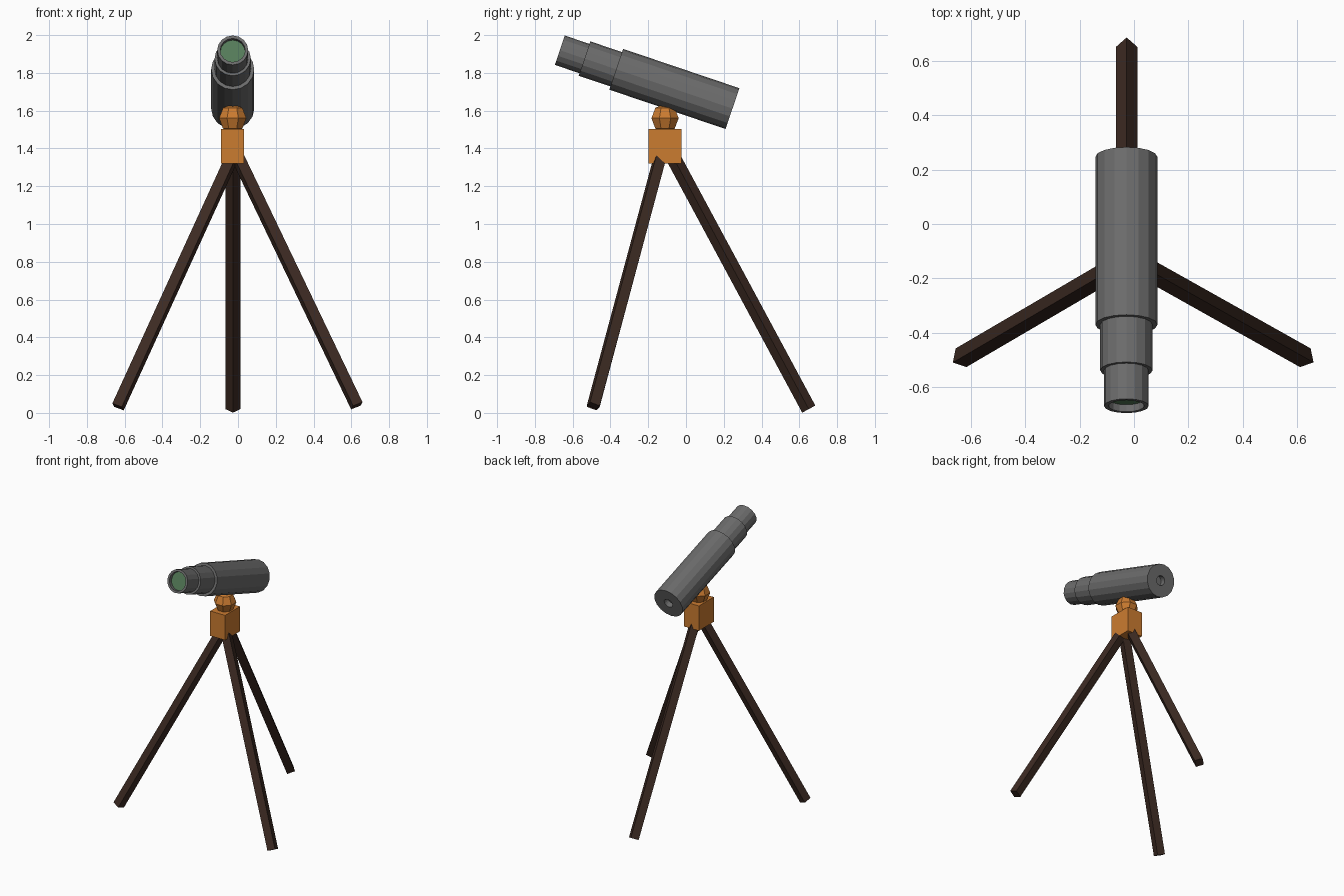
import bpy, bmesh, math
from mathutils import Vector, Matrix

if "Cube" in bpy.data.objects:
    bpy.data.objects.remove(bpy.data.objects["Cube"])


def mat(name, rgb):
    m = bpy.data.materials.new(name)
    m.diffuse_color = (*rgb, 1)
    m.use_nodes = True
    m.node_tree.nodes["Principled BSDF"].inputs["Base Color"].default_value = m.diffuse_color
    return m


GREY = mat("tube_grey", (0.15, 0.15, 0.15))
GREEN = mat("lens_green", (0.09, 0.20, 0.10))
ORANGE = mat("mount_orange", (0.60, 0.20, 0.03))
BROWN = mat("leg_brown", (0.045, 0.023, 0.016))


def finish(bm, name, material):
    bmesh.ops.recalc_face_normals(bm, faces=bm.faces)
    me = bpy.data.meshes.new(name)
    bm.to_mesh(me)
    bm.free()
    me.materials.append(material)
    ob = bpy.data.objects.new(name, me)
    bpy.context.collection.objects.link(ob)
    return ob


HUB_X, HUB_Y = -0.028, -0.111

# Telescope axis: from the open lens end to the rear end
start = Vector((HUB_X, -0.668, 1.92))
end = Vector((HUB_X, 0.246, 1.611))
axis = (end - start).normalized()
up = Vector((1, 0, 0)).cross(axis)
side = Vector((1, 0, 0))
LEN = (end - start).length


def lathe(name, profile, material, n=16):
    """Revolve (radius, distance along axis) points round the telescope axis."""
    bm = bmesh.new()
    rings = []
    for r, t in profile:
        c = start + axis * t
        if r == 0:
            rings.append([bm.verts.new(c)] * n)
        else:
            rings.append([bm.verts.new(c + r * (side * math.cos(a) + up * math.sin(a)))
                          for a in (math.tau * i / n for i in range(n))])
    for p, q in zip(rings, rings[1:]):
        for i in range(n):
            j = (i + 1) % n
            corners = list(dict.fromkeys((p[i], p[j], q[j], q[i])))
            bm.faces.new(corners)
    return finish(bm, name, material)


# Stepped three-stage tube with recessed front and small eyepiece hole
lathe("telescope_tube", [
    (0, LEN - 0.04), (0.034, LEN - 0.04), (0.034, LEN), (0.114, LEN),
    (0.114, 0.315), (0.096, 0.315), (0.096, 0.138), (0.082, 0.138),
    (0.082, 0), (0.066, 0), (0.066, 0.034), (0, 0.034)], GREY)

# Lens disc inside the front recess
lathe("lens", [(0, 0.027), (0.0655, 0.027), (0.0655, 0.033), (0, 0.033)], GREEN)

# Ball joint
bm = bmesh.new()
bmesh.ops.create_uvsphere(bm, u_segments=8, v_segments=4, radius=0.078,
                          matrix=Matrix.Translation((HUB_X, HUB_Y, 1.56))
                          @ Matrix.Rotation(math.radians(22.5), 4, 'Z'))
finish(bm, "ball_joint", ORANGE)

# Mount block
bm = bmesh.new()
bmesh.ops.create_cube(bm, size=1, matrix=Matrix.Translation((HUB_X, HUB_Y, 1.412))
                      @ Matrix.Diagonal((0.122, 0.174, 0.184, 1)))
finish(bm, "mount_block", ORANGE)


# Square legs standing on edge, running from inside the block to the floor
def leg(name, foot, top):
    foot, top = Vector(foot), Vector(top)
    top += (top - foot).normalized() * 0.07
    d = (foot - top).normalized()
    u = d.cross(Vector((0, 0, 1))).normalized()
    v = d.cross(u)
    bm = bmesh.new()
    ends = [[bm.verts.new(c + 0.0395 * k) for k in (u, v, -u, -v)] for c in (top, foot)]
    for ring in ends:
        bm.faces.new(ring)
    for i in range(4):
        j = (i + 1) % 4
        bm.faces.new((ends[0][i], ends[0][j], ends[1][j], ends[1][i]))
    finish(bm, name, BROWN)


leg("rear_leg", (-0.027, 0.65, 0.02), (-0.027, -0.053, 1.325))
leg("front_left_leg", (-0.635, -0.491, 0.032), (-0.044, -0.145, 1.325))
leg("front_right_leg", (0.629, -0.491, 0.038), (0.012, -0.145, 1.325))
